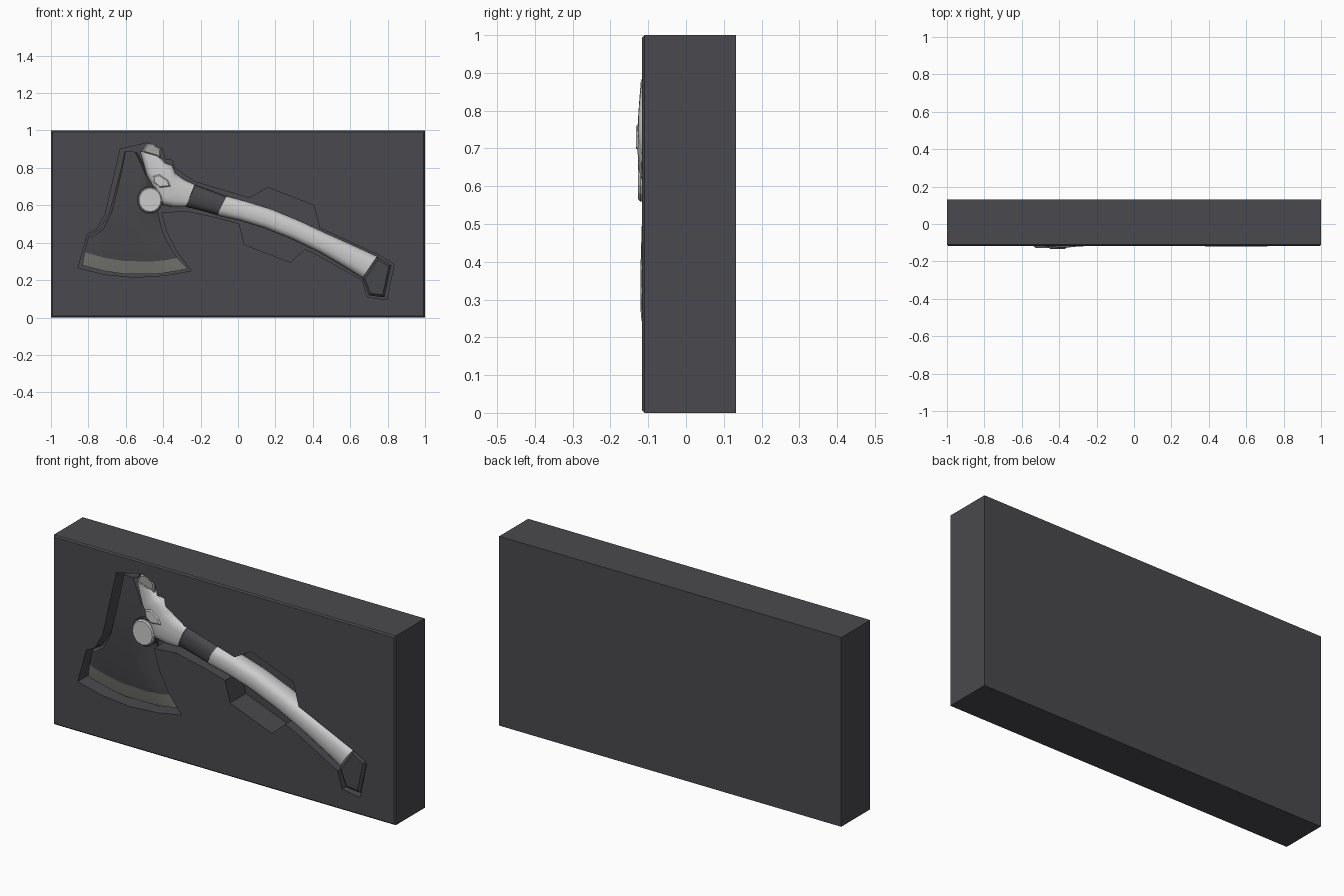
import bpy, bmesh, math
from mathutils import Vector

if "Cube" in bpy.data.objects:
    bpy.data.objects.remove(bpy.data.objects["Cube"])


def material(name, c):
    m = bpy.data.materials.new(name)
    m.diffuse_color = (*c, 1)
    m.use_nodes = True
    m.node_tree.nodes["Principled BSDF"].inputs["Base Color"].default_value = m.diffuse_color
    return m


foam = material("dark foam", (0.068, 0.066, 0.074))
black = material("dark steel", (0.064, 0.063, 0.070))
edge_grey = material("edge grey", (0.17, 0.17, 0.155))
silver = material("silver", (0.60, 0.60, 0.60))
mid_grey = material("worn steel", (0.36, 0.36, 0.35))
MID = -0.062          # plane the axe lies in


def finish(name, bm, mats, smooth=None):
    bmesh.ops.recalc_face_normals(bm, faces=bm.faces)
    me = bpy.data.meshes.new(name)
    bm.to_mesh(me)
    bm.free()
    for m in mats:
        me.materials.append(m)
    ob = bpy.data.objects.new(name, me)
    bpy.context.collection.objects.link(ob)
    if smooth:
        bpy.ops.object.select_all(action='DESELECT')
        bpy.context.view_layer.objects.active = ob
        ob.select_set(True)
        bpy.ops.object.shade_smooth_by_angle(angle=math.radians(smooth))
    return ob


def prism(name, pts, y0, y1, mat, bevel=0.0):
    """Outline in x, z extruded from y0 (front) to y1, front rim chamfered."""
    bm = bmesh.new()
    f = bm.faces.new([bm.verts.new((x, y0, z)) for x, z in pts])
    r = bmesh.ops.extrude_face_region(bm, geom=[f])
    for v in r['geom']:
        if isinstance(v, bmesh.types.BMVert):
            v.co.y = y1
    bm.faces.ensure_lookup_table()
    if not any(len(fc.verts) == len(pts) and abs(fc.calc_center_median().y - y0) < 1e-5 for fc in bm.faces):
        bm.faces.new([v for v in bm.verts if abs(v.co.y - y0) < 1e-5])
    if bevel:
        rim = [e for e in bm.edges if all(abs(v.co.y - y0) < 1e-5 for v in e.verts)]
        bmesh.ops.bevel(bm, geom=rim, offset=bevel, segments=1, affect='EDGES')
    return finish(name, bm, [mat])


def loft(name, rings, mats, smooth=None, pick=None):
    """Skin closed rings of points; pick(i) gives the material per span."""
    bm = bmesh.new()
    vs = [[bm.verts.new(p) for p in r] for r in rings]
    n = len(vs[0])
    for i in range(len(vs) - 1):
        for j in range(n):
            k = (j + 1) % n
            f = bm.faces.new((vs[i][j], vs[i][k], vs[i + 1][k], vs[i + 1][j]))
            f.material_index = pick(i) if pick else 0
    bm.faces.new(vs[0])
    bm.faces.new(vs[-1]).material_index = pick(len(vs) - 2) if pick else 0
    return finish(name, bm, mats, smooth)


def oval(a, b, depth, n=20, power=0.75):
    """Rounded section spanning a to b in x, z."""
    a, b = Vector((a[0], MID, a[1])), Vector((b[0], MID, b[1]))
    c, h = (a + b) / 2, (b - a) / 2
    pts = []
    for i in range(n):
        t = math.tau * i / n
        co, si = math.cos(t), math.sin(t)
        co = math.copysign(abs(co) ** power, co)
        si = math.copysign(abs(si) ** power, si)
        pts.append(c + h * co + Vector((0, depth * si, 0)))
    return pts


# Foam block with chamfered front rim
block = prism("foam_block", [(-1, 0), (1, 0), (1, 1), (-1, 1)], -0.117, 0.132, foam, 0.007)

# Pockets cut in the foam: axe outline and finger hexagon
axe_cut = prism("axe_pocket_cutter", [
    (-.63, .90), (-.48, .935), (-.405, .90), (-.39, .845), (-.35, .84), (-.34, .80),
    (-.23, .725), (-.06, .675), (.14, .615), (.435, .48), (.75, .335), (.835, .285),
    (.795, .095), (.69, .11), (.665, .20), (.415, .34), (.14, .465), (-.115, .535),
    (-.28, .57), (-.41, .56), (-.38, .455), (-.33, .355), (-.25, .25), (-.39, .225),
    (-.55, .215), (-.71, .23), (-.855, .265), (-.805, .445), (-.755, .47), (-.71, .55)],
    -0.3, 0.012, foam)
hex_cut = prism("finger_pocket_cutter", [
    (.16, .695), (.405, .60), (.445, .445), (.28, .295), (.035, .39), (0, .525), (.045, .63)],
    -0.31, 0.016, foam)
for cutter in (axe_cut, hex_cut):
    mod = block.modifiers.new("pocket", 'BOOLEAN')
    mod.operation, mod.solver, mod.object = 'DIFFERENCE', 'EXACT', cutter
bpy.context.view_layer.update()
dg = bpy.context.evaluated_depsgraph_get()
cut_mesh = bpy.data.meshes.new_from_object(block.evaluated_get(dg))
block.modifiers.clear()
block.data = cut_mesh
for cutter in (axe_cut, hex_cut):
    bpy.data.objects.remove(cutter)

# Blade: rows of left point, right point, half thickness, beard crease, sag
rows = [((-.605, .89), (-.54, .885), .030, .85, 0),
        ((-.63, .78), (-.47, .76), .036, .85, 0),
        ((-.67, .63), (-.43, .63), .036, .75, 0),
        ((-.69, .557), (-.43, .57), .034, .63, 0),
        ((-.74, .472), (-.403, .46), .027, .72, .01),
        ((-.80, .435), (-.375, .40), .022, .78, .02),
        ((-.82, .35), (-.325, .318), .014, .87, .035),
        ((-.832, .28), (-.268, .262), .003, .92, .042)]
rings = []
for a, b, d, crease, sag in rows:
    front = []
    for t, k in ((0, .45), (.05, 1), (.22, 1), (.4, 1), (crease * .8, 1), (crease, 1), (1, .2)):
        front.append((a[0] + (b[0] - a[0]) * t,
                      a[1] + (b[1] - a[1]) * t - sag * 4 * t * (1 - t), d * k))
    rings.append([(x, MID - y, z) for x, z, y in front] +
                 [(x, MID + y, z) for x, z, y in reversed(front)])
loft("axe_blade", rings, [black, edge_grey], 25, lambda i: 1 if i == len(rows) - 2 else 0)

# Silver socket flowing from the head into the neck
loft("head_socket", [oval(a, b, d, power=.6) for a, b, d in (
    ((-.525, .89), (-.42, .86), .058),
    ((-.49, .765), (-.385, .825), .064),
    ((-.45, .69), (-.35, .815), .066),
    ((-.415, .605), (-.335, .775), .066),
    ((-.35, .59), (-.29, .74), .060),
    ((-.28, .59), (-.23, .712), .056))], [silver], 35)
prism("poll_cap", [(-.515, .885), (-.49, .928), (-.455, .935), (-.41, .90), (-.415, .85), (-.44, .862)],
      -.116, -.008, mid_grey, .008)
prism("socket_plate", [(-.455, .755), (-.42, .765), (-.375, .735), (-.36, .70), (-.42, .695), (-.45, .72)],
      -.133, -.06, silver, .006)

# Round pivot boss with dark collar under it
boss = [(-.47 + .064 * math.cos(math.tau * i / 16), .628 + .068 * math.sin(math.tau * i / 16)) for i in range(16)]
prism("pivot_boss", boss, -.127, 0, silver, .006)
prism("pivot_collar", [(-.47 + (x + .47) * 1.1, .628 + (z - .628) * 1.1) for x, z in boss],
      -.112, -.012, black)

# Dark grip wrap
loft("grip_wrap", [oval(a, b, .052) for a, b in (
    ((-.28, .592), (-.228, .71)), ((-.20, .573), (-.145, .68)), ((-.112, .548), (-.06, .648)))], [black], 40)

# Curved silver handle
loft("handle", [oval(a, b, d) for a, b, d in (
    ((-.112, .545), (-.06, .650), .052),
    ((.01, .518), (.045, .622), .053),
    ((.14, .478), (.18, .580), .054),
    ((.29, .418), (.33, .518), .056),
    ((.435, .348), (.48, .448), .058),
    ((.56, .275), (.615, .388), .059),
    ((.665, .21), (.745, .328), .058))], [silver], 40)

# Dark pommel hooked downwards
prism("pommel", [(.665, .21), (.745, .325), (.82, .28), (.783, .108), (.70, .118)],
      -.108, -.012, black, .012)
